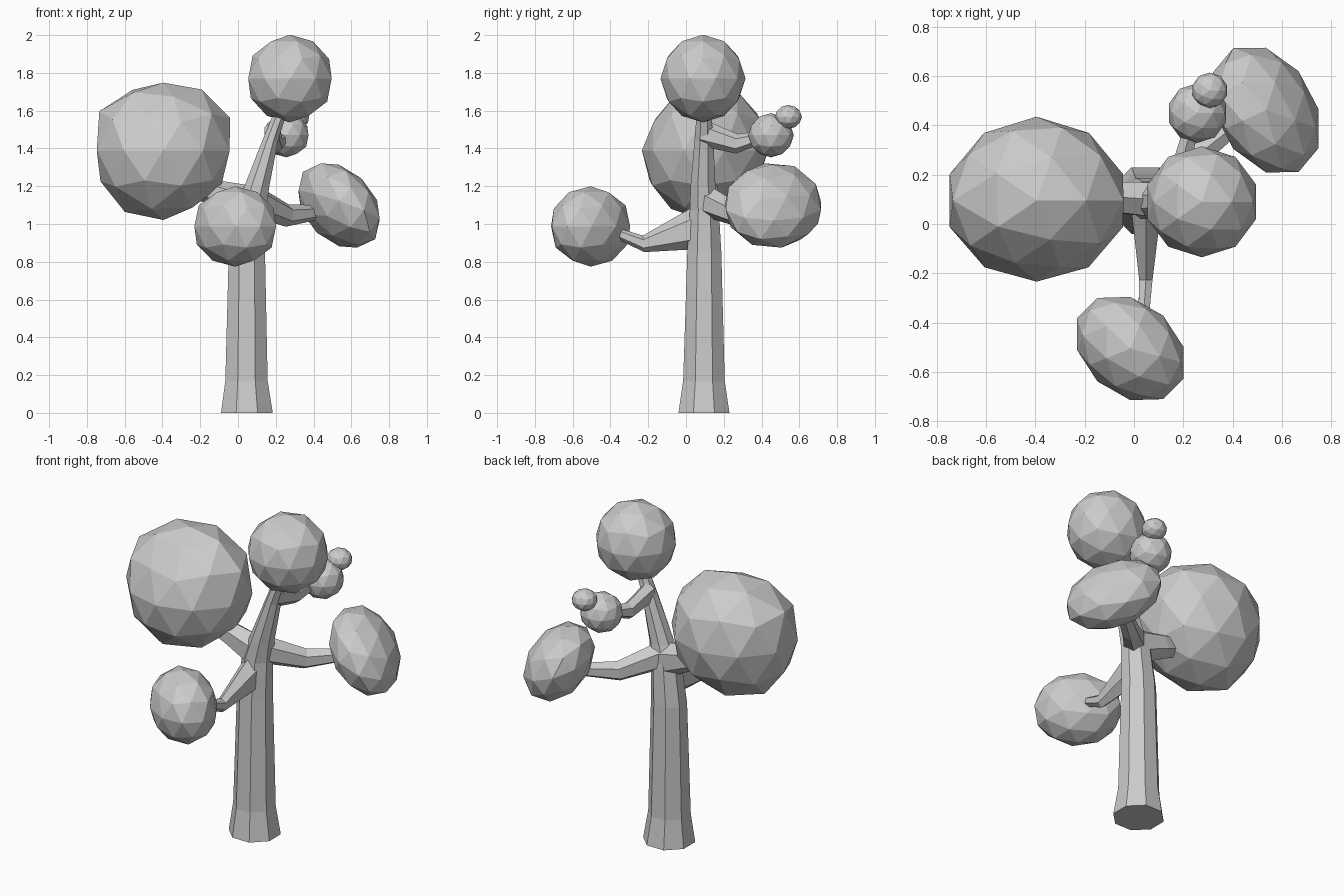
import bpy, bmesh, math
from mathutils import Vector, Matrix

if "Cube" in bpy.data.objects:
    bpy.data.objects.remove(bpy.data.objects["Cube"])


def finish(name, bm):
    bmesh.ops.recalc_face_normals(bm, faces=bm.faces)
    me = bpy.data.meshes.new(name)
    bm.to_mesh(me)
    bm.free()
    ob = bpy.data.objects.new(name, me)
    bpy.context.collection.objects.link(ob)
    return ob


def limb(name, path, sides, level=False):
    """Tapered tube; path items are (x, y, z, half width, half height)."""
    bm = bmesh.new()
    pts = [Vector(p[:3]) for p in path]
    rings = []
    for i, p in enumerate(path):
        if level:
            u, v = Vector((1, 0, 0)), Vector((0, 1, 0))
        else:
            d = (pts[min(i + 1, len(pts) - 1)] - pts[max(i - 1, 0)]).normalized()
            u = d.cross(Vector((0, 0, 1))).normalized()
            v = u.cross(d)
        k = 1 / math.cos(math.pi / sides)
        rings.append([bm.verts.new(pts[i] + k * (u * p[3] * math.cos(a) + v * p[4] * math.sin(a)))
                      for a in (2 * math.pi * (j + 0.5) / sides for j in range(sides))])
    for r, s in zip(rings, rings[1:]):
        for j in range(sides):
            bm.faces.new((r[j], r[(j + 1) % sides], s[(j + 1) % sides], s[j]))
    bm.faces.new(rings[0])
    bm.faces.new(rings[-1])
    return finish(name, bm)


def foliage(name, centre, half, xy=0, xz=0, bumps=()):
    """Faceted ball, skewed by xy / xz correlation, pushed out at each bump."""
    bm = bmesh.new()
    bmesh.ops.create_icosphere(bm, subdivisions=2, radius=1)
    hx, hy, hz = half
    b = -xy * xz / math.sqrt(1 - xy * xy)
    skew = Matrix(((hx, 0, 0),
                   (hy * xy, hy * math.sqrt(1 - xy * xy), 0),
                   (hz * xz, hz * b, hz * math.sqrt(1 - xz * xz - b * b))))
    for v in bm.verts:
        d = v.co.normalized()
        k = 1 + sum(a * max(0, d.dot(Vector(n).normalized())) ** 5 for n, a in bumps)
        v.co = Vector(centre) + skew @ (d * k)
    return finish(name, bm)


# trunk with flared foot and leaning top
limb("trunk", [(0.047, 0.095, 0, 0.137, 0.135), (0.045, 0.095, 0.17, 0.112, 0.11),
               (0.047, 0.097, 0.85, 0.096, 0.09), (0.065, 0.097, 1.07, 0.083, 0.077),
               (0.10, 0.09, 1.2, 0.066, 0.066), (0.17, 0.095, 1.44, 0.042, 0.05),
               (0.235, 0.095, 1.62, 0.033, 0.036)], 8, True)

# branches
limb("front_branch", [(0.05, 0.07, 0.98, 0.06, 0.10), (0.048, -0.225, 0.895, 0.027, 0.038),
                      (0.04, -0.36, 0.95, 0.022, 0.024)], 6)
limb("left_branch", [(0.07, 0.10, 1.10, 0.07, 0.09), (-0.10, 0.11, 1.155, 0.06, 0.065),
                     (-0.28, 0.10, 1.22, 0.045, 0.045)], 6)
limb("right_branch", [(0.07, 0.09, 1.13, 0.06, 0.075), (0.26, 0.28, 1.045, 0.045, 0.052),
                      (0.41, 0.40, 1.06, 0.035, 0.035)], 6)
limb("back_branch", [(0.18, 0.09, 1.48, 0.04, 0.06), (0.20, 0.27, 1.425, 0.035, 0.045),
                     (0.23, 0.38, 1.455, 0.03, 0.03)], 6)

# foliage
foliage("top_foliage", (0.275, 0.09, 1.77), (0.232, 0.225, 0.232))
foliage("left_foliage", (-0.395, 0.095, 1.39), (0.36, 0.337, 0.355),
        bumps=[((-0.8, 0, 0.6), 0.11), ((0.8, 0, 0.6), 0.10), ((-0.5, 0, -0.86), 0.08),
               ((0, 0.75, 0.65), 0.04), ((0, -0.75, 0.65), -0.10)])
foliage("front_foliage", (-0.015, -0.505, 0.987), (0.227, 0.218, 0.213), -0.28)
foliage("right_foliage", (0.535, 0.462, 1.098), (0.225, 0.265, 0.23), -0.3, -0.33)
foliage("back_foliage", (0.257, 0.45, 1.47), (0.122, 0.121, 0.117))
foliage("small_foliage", (0.307, 0.542, 1.567), (0.073, 0.072, 0.063))
